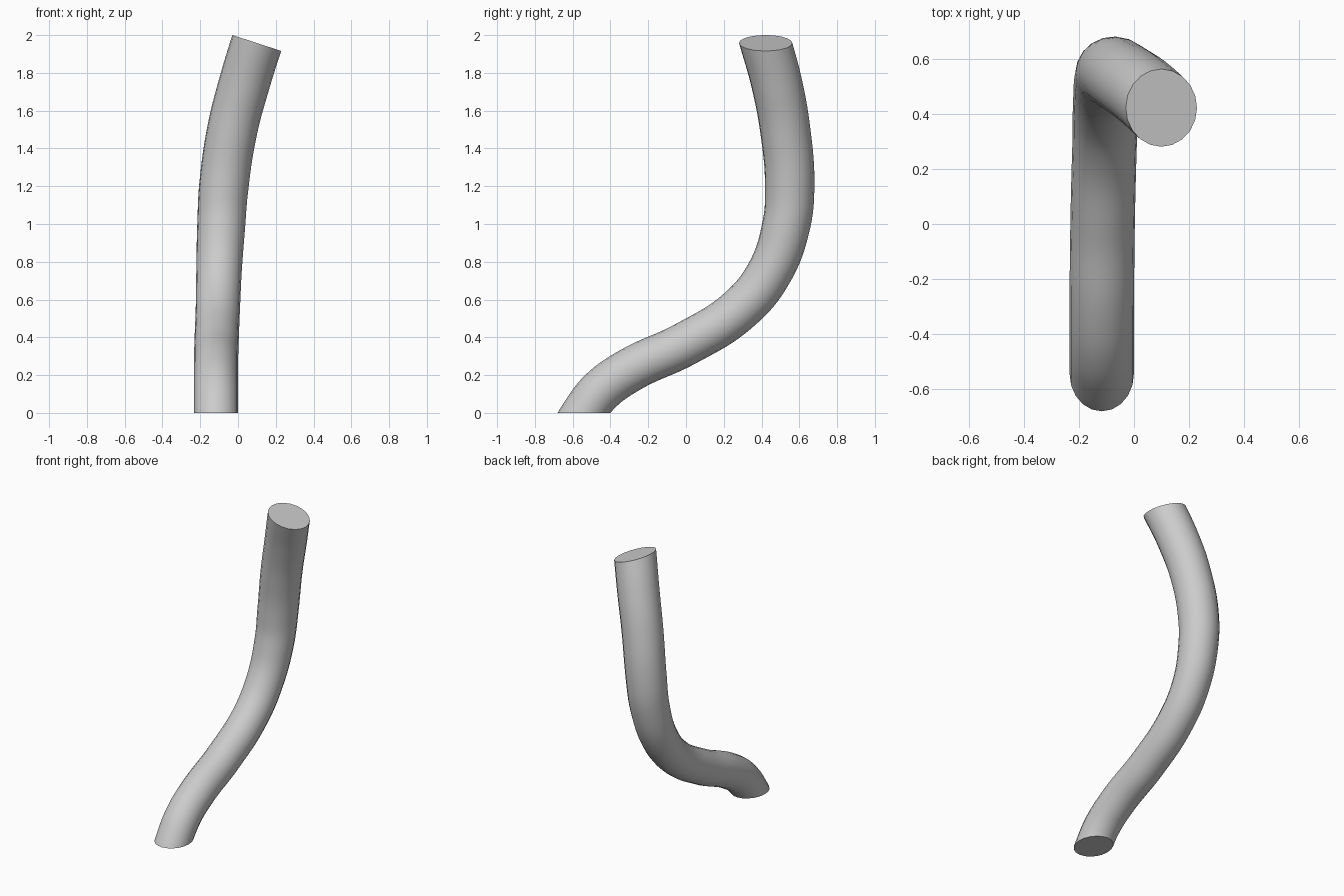
import bpy, bmesh

if "Cube" in bpy.data.objects:
    bpy.data.objects.remove(bpy.data.objects["Cube"])

# Centre line of the bent tube: x, y, z, radius (both ends overshoot and get trimmed)
PATH = [
    (-0.117, -0.608, -0.110, 0.117),
    (-0.117, -0.542, 0.000, 0.117),
    (-0.117, -0.453, 0.115, 0.117),
    (-0.117, -0.300, 0.225, 0.117),
    (-0.114, 0.000, 0.367, 0.117),
    (-0.107, 0.280, 0.545, 0.117),
    (-0.101, 0.440, 0.740, 0.120),
    (-0.089, 0.530, 0.990, 0.127),
    (-0.075, 0.549, 1.200, 0.131),
    (-0.030, 0.525, 1.500, 0.133),
    (0.035, 0.479, 1.750, 0.135),
    (0.099, 0.422, 1.957, 0.136),
    (0.160, 0.367, 2.140, 0.136),
]

curve = bpy.data.curves.new("tube_path", "CURVE")
curve.dimensions = "3D"
curve.bevel_depth = 1.0
curve.bevel_resolution = 8
curve.resolution_u = 8
spline = curve.splines.new("BEZIER")
spline.bezier_points.add(len(PATH) - 1)
for p, (x, y, z, r) in zip(spline.bezier_points, PATH):
    p.co = (x, y, z)
    p.radius = r
    p.handle_left_type = p.handle_right_type = "AUTO"
path_obj = bpy.data.objects.new("tube_path", curve)
bpy.context.collection.objects.link(path_obj)

# Swept mesh
bpy.context.view_layer.update()
deps = bpy.context.evaluated_depsgraph_get()
mesh = bpy.data.meshes.new_from_object(path_obj.evaluated_get(deps))
bpy.data.objects.remove(path_obj)

# Trim the foot flat on the ground and slant the top, then cap both
bm = bmesh.new()
bm.from_mesh(mesh)
bmesh.ops.remove_doubles(bm, verts=bm.verts[:], dist=1e-5)
for co, no in (((0, 0, 0), (0, 0, -1)), ((0.1, 0.42, 1.958), (0.31, 0, 0.95))):
    bmesh.ops.bisect_plane(bm, geom=bm.verts[:] + bm.edges[:] + bm.faces[:],
                           plane_co=co, plane_no=no, clear_outer=True)
bmesh.ops.holes_fill(bm, edges=[e for e in bm.edges if e.is_boundary], sides=0)
bmesh.ops.recalc_face_normals(bm, faces=bm.faces[:])
bm.to_mesh(mesh)
bm.free()

tube = bpy.data.objects.new("bent_tube", mesh)
bpy.context.collection.objects.link(tube)
bpy.context.view_layer.objects.active = tube
tube.select_set(True)
bpy.ops.object.shade_smooth_by_angle(angle=0.6)
